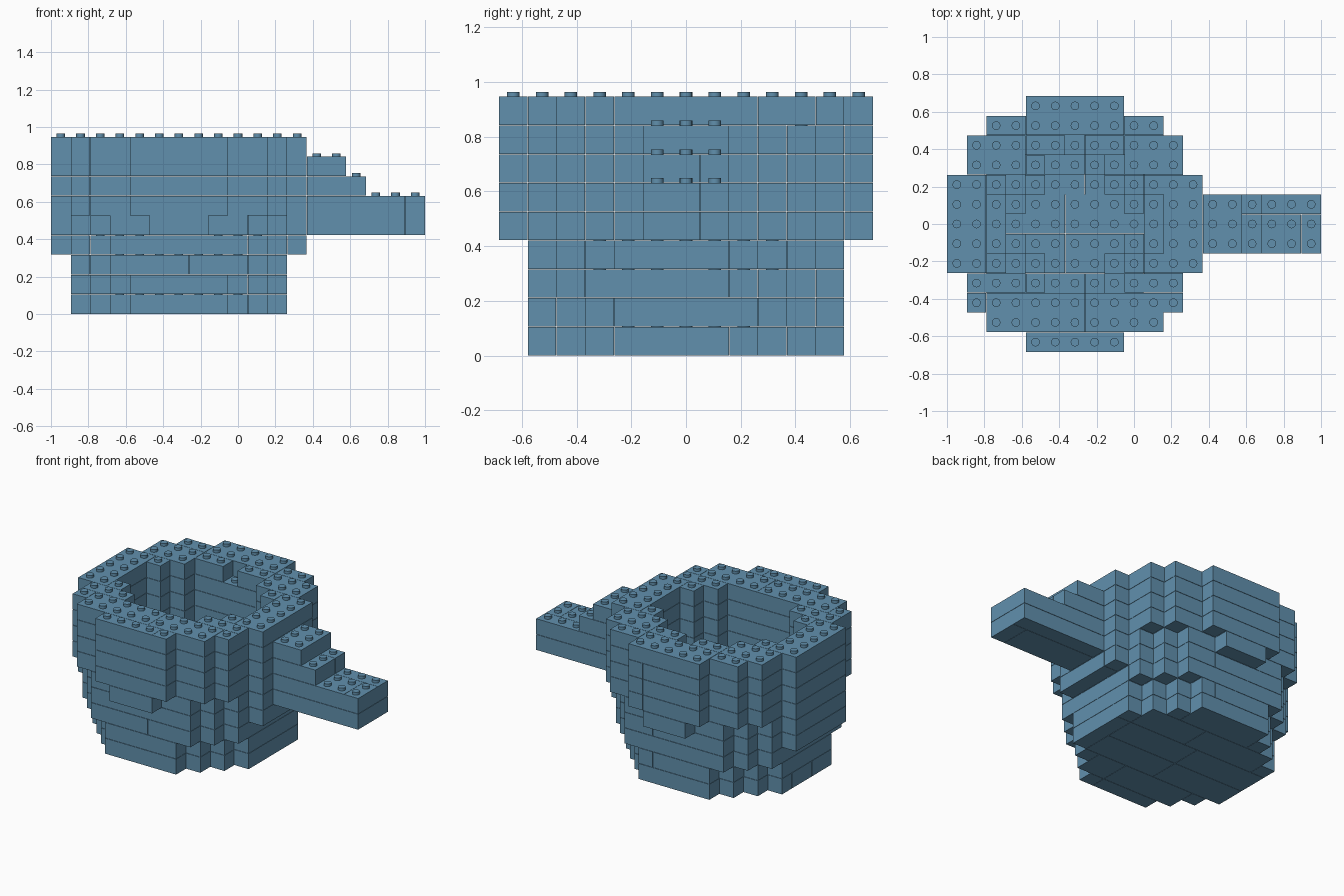
import bpy
import bmesh
from mathutils import Matrix, Vector

U = 2 / 19            # one brick cell, equal in all three directions
GAP = 0.002           # seam around each brick
STUD_R, STUD_H = 0.023, 0.018
LAYERS = 9

if "Cube" in bpy.data.objects:
    bpy.data.objects.remove(bpy.data.objects["Cube"])

blue = bpy.data.materials.new("dusty blue plastic")
blue.use_nodes = True
COLOUR = (0.12, 0.28, 0.42, 1)
blue.diffuse_color = COLOUR
blue.node_tree.nodes["Principled BSDF"].inputs["Base Color"].default_value = COLOUR


def outside(dx, dy, k):
    """True where a cell lies within the outer outline of layer k."""
    r2 = dx * dx + dy * dy
    ax, ay = abs(dx), abs(dy)
    if k < 2:
        return r2 <= 29 and max(ax, ay) <= 5
    if k < 4:
        return (r2 <= 34 and max(ax, ay) <= 5) or (k == 3 and ax == 6 and ay <= 2)
    if k == 4:
        return r2 <= 37 or (ax == 6 and ay <= 2)
    return r2 <= 41


def hollow(dx, dy, k):
    """True inside the cavity, which narrows in steps towards the floor."""
    r2 = dx * dx + dy * dy
    if k == 0:
        return False
    if k < 3:
        return r2 <= 5 or (abs(dx) == 3 and dy == 0)
    if k == 3:
        return r2 <= 10
    return r2 <= 13 or (abs(dx) == 4 and abs(dy) <= 1)


# Cells of the round cup, layer by layer
cup = {}
for k in range(LAYERS):
    cup[k] = {(i, j) for i in range(13) for j in range(13)
              if outside(i - 6, j - 6, k) and not hollow(i - 6, j - 6, k)}
cup[8].discard((6, 10))  # small notch in the rim

# Cells of the stepped handle
handle = {k: {(i, j) for i in range(13, end) for j in (5, 6, 7)}
          for k, end in ((4, 19), (5, 19), (6, 16), (7, 15))}

SIZES = [(5, 2), (4, 2), (3, 2), (2, 2), (6, 1), (4, 1), (3, 1), (2, 1), (1, 1)]


def pack(cells, lengthwise):
    """Cover a set of cells with bricks, largest first."""
    left, bricks = set(cells), []
    for a, b in SIZES:
        for w, d in ([(a, b), (b, a)] if lengthwise else [(b, a), (a, b)]):
            for i, j in sorted(left):
                block = {(i + p, j + q) for p in range(w) for q in range(d)}
                if block <= left:
                    left -= block
                    bricks.append((i, j, w, d))
    return bricks


def corner(i, j, k):
    return Vector((-1 + i * U, (j - 6.5) * U, k * U))


def build(name, cells, k):
    """Bricks of one layer, with studs wherever nothing sits on top."""
    bm = bmesh.new()
    for i, j, w, d in pack(cells, k % 2 == 0):
        size = Vector((w, d, 1)) * U
        mat = Matrix.Translation(corner(i, j, k) + size / 2)
        shrunk = [s - GAP for s in size]
        bmesh.ops.create_cube(bm, size=1, matrix=mat @ Matrix.Diagonal((*shrunk, 1)))
    above = cup.get(k + 1, set()) | handle.get(k + 1, set())
    for i, j in sorted(cells - above):
        top = corner(i + 0.5, j + 0.5, k + 1)
        bmesh.ops.create_cone(bm, cap_ends=True, segments=16, radius1=STUD_R,
                              radius2=STUD_R, depth=STUD_H,
                              matrix=Matrix.Translation(top + Vector((0, 0, STUD_H / 2 - GAP / 2))))
    mesh = bpy.data.meshes.new(name)
    bm.to_mesh(mesh)
    bm.free()
    mesh.materials.append(blue)
    obj = bpy.data.objects.new(name, mesh)
    bpy.context.collection.objects.link(obj)
    # Round studs, crisp brick edges
    bpy.ops.object.select_all(action="DESELECT")
    obj.select_set(True)
    bpy.context.view_layer.objects.active = obj
    bpy.ops.object.shade_smooth_by_angle()


for k in range(LAYERS):
    build("cup_floor" if k == 0 else f"cup_wall_layer_{k}", cup[k], k)
for k in handle:
    build(f"handle_layer_{k}", handle[k], k)
